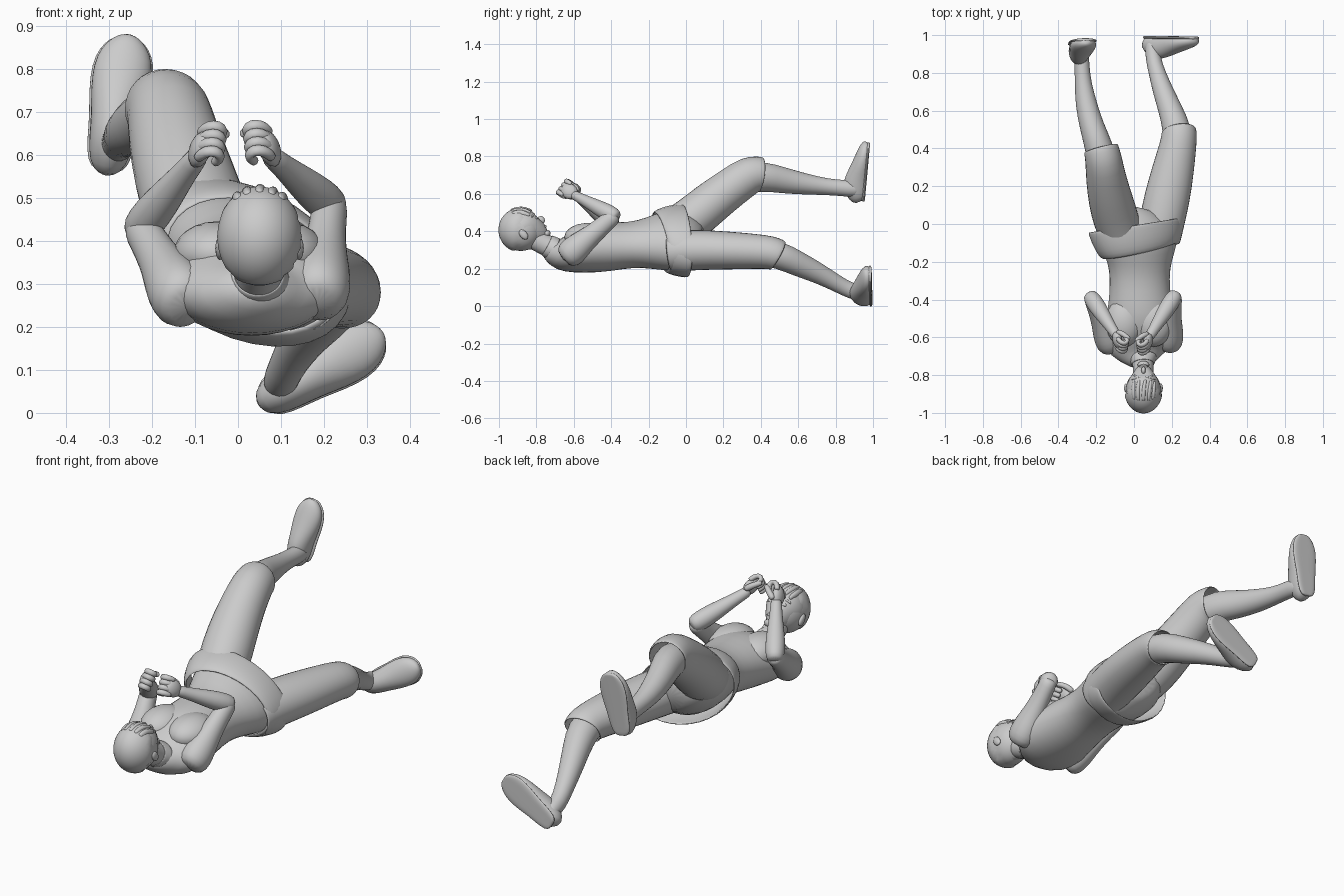
import bpy, bmesh, math
from mathutils import Vector, Matrix

I4 = Matrix.Identity(4)


def frame(origin, ydir, zref, scale=1):
    y = Vector(ydir).normalized()
    z = Vector(zref)
    z = (z - y * z.dot(y)).normalized()
    m = Matrix((y.cross(z) * scale, y * scale, z * scale)).transposed().to_4x4()
    m.translation = origin
    return m


def finish(name, bm, mat=I4, subdiv=1, thick=0):
    bmesh.ops.recalc_face_normals(bm, faces=bm.faces)
    me = bpy.data.meshes.new(name)
    bm.to_mesh(me)
    bm.free()
    me.transform(mat)
    me.shade_smooth()
    ob = bpy.data.objects.new(name, me)
    bpy.context.collection.objects.link(ob)
    if thick:
        s = ob.modifiers.new("thickness", "SOLIDIFY")
        s.thickness = thick
    if subdiv:
        ob.modifiers.new("smooth", "SUBSURF").levels = subdiv
        ob.modifiers["smooth"].render_levels = subdiv
    return ob


def tube(name, pts, ref=(0, 0, 1), mat=I4, sides=16, rounded=True, thick=0, floor=None):
    """Loft of ellipses; each point is x, y, z, half width, half depth, roll."""
    pts = [tuple(p) + (p[3],) * (len(p) < 5) for p in pts]
    pts = [tuple(p) + (0,) * (len(p) < 6) for p in pts]
    bm, rings, ref = bmesh.new(), [], Vector(ref)
    P = [Vector(p[:3]) for p in pts]
    last = len(P) - 1

    def ring(c, t, a, b, roll):
        s = t.cross(ref).normalized()
        u = s.cross(t)
        q = Matrix.Rotation(math.radians(roll), 3, t)
        out = []
        for k in range(sides):
            w = math.tau * k / sides
            v = c + q @ (s * math.cos(w) * a + u * math.sin(w) * b) * 1.02
            if floor is not None:
                v.z = max(v.z, floor)
            out.append(bm.verts.new(v))
        rings.append(out)

    for i, p in enumerate(pts):
        t = (P[min(i + 1, last)] - P[max(i - 1, 0)]).normalized()
        a, b, roll = p[3:6]
        if rounded and i == 0:
            ring(P[i] - t * b * .5, t, a * .65, b * .65, roll)
        ring(P[i], t, a, b, roll)
        if rounded and i == last:
            ring(P[i] + t * b * .5, t, a * .65, b * .65, roll)
    for r, q in zip(rings, rings[1:]):
        for k in range(sides):
            j = (k + 1) % sides
            bm.faces.new((r[k], r[j], q[j], q[k]))
    if not thick:
        bm.faces.new(rings[0])
        bm.faces.new(rings[-1])
    return finish(name, bm, mat, 1, thick)


def ball(name, c, r, mat=I4, shape=None, seg=24):
    bm = bmesh.new()
    bmesh.ops.create_uvsphere(bm, u_segments=seg, v_segments=seg // 2, radius=1)
    for v in bm.verts:
        if shape:
            v.co = shape(v.co)
        v.co = Vector(c) + Vector(a * b for a, b in zip(v.co, r))
    return finish(name, bm, mat, 0)


# Torso, rolling from level shoulders to a tilted pelvis
tube("torso", [(.045, -.72, .295, .09, .062), (.035, -.68, .275, .16, .085),
               (.03, -.62, .28, .2, .105), (.033, -.5, .312, .18, .135, 0),
               (.032, -.4, .318, .166, .13, 6), (.03, -.29, .328, .158, .12, 12),
               (.03, -.2, .335, .172, .132, 19), (.03, -.11, .35, .215, .15, 25),
               (.02, -.02, .35, .225, .145, 26), (.03, .03, .34, .17, .11, 26)])
for x in (-.05, .105):
    ball("chest_muscle", (x, -.52, .37), (.1, .13, .075))
# Flared hip band, open toward the legs
tube("hip_band", [(.033, -.14, .345, .215, .145, 24), (.03, -.125, .347, .235, .158, 25),
                  (.022, -.08, .35, .255, .17, 25), (.014, -.03, .35, .27, .175, 26),
                  (.01, -.005, .35, .273, .176, 26)], rounded=False, thick=.008)

# Neck and collar
tube("neck", [(.045, -.68, .295, .065, .06), (.048, -.75, .325, .052, .055),
              (.05, -.83, .37, .055, .06)])
tube("collar", [(.045, -.70, .302, .08, .066), (.046, -.73, .317, .066, .062),
                (.047, -.745, .325, .06, .061)], rounded=False, thick=.006)

# Head, tipped forward to look along the body
H = frame((.05, -.877, .408), (0, .77, .64), (0, -.64, .77))


def face_shape(v):
    low = max(0, -v.z)
    v.x *= 1 - .38 * low
    if v.y < 0:
        v.y *= 1 - .35 * low
    else:
        v.y = min(v.y, .93) + .4 * low * low
    return v


def hair_shape(v):
    edge = .3 + .3 * v.y if v.y > 0 else .3 + 1.1 * v.y
    if v.z < max(edge, -.55):
        v *= .93
    return v


HAIR = (.101, .119, .12)
ball("head", (0, 0, 0), (.093, .114, .122), H, face_shape, 32)
ball("hair", (0, -.006, .003), HAIR, H, hair_shape, 40)
ball("nose", (0, .112, -.025), (.012, .02, .022), H, seg=12)
ball("mouth", (0, .105, -.065), (.024, .01, .008), H, seg=12)
ball("chin", (0, .088, -.1), (.032, .022, .02), H, seg=12)
for s in (-1, 1):
    ball("ear", (s * .092, -.01, -.025), (.011, .02, .031), H, seg=12)
    ball("eye", (s * .036, .096, .0), (.016, .01, .009), H, seg=12)
    tube("brow", [(s * .014, .103, .02, .006), (s * .038, .1, .026, .006),
                  (s * .06, .084, .018, .005)], mat=H, sides=8)
# Swept locks lying on the scalp
for k in range(5):
    side = -.66 + .33 * k
    path = []
    for d, r in (((side * .9, .2, 1), .018), ((side, .6, .75), .021),
                 ((side * 1.05 + .1, .9, .4), .012)):
        n = Vector(d).normalized() * .93
        path.append((n.x * HAIR[0], n.y * HAIR[1], n.z * HAIR[2], r, r * .75))
    tube("hair_lock", path, ref=(1, 0, 0), mat=H, sides=8)

# Arms: shoulder, elbow and wrist differ per side
arms = ((-1, (-.135, -.62, .275), (-.226, -.39, .43), (-.1, -.58, .588)),
        (1, (.19, -.61, .29), (.214, -.385, .482), (.085, -.59, .59)))
for s, sh, el, wr in arms:
    S, E, W = Vector(sh), Vector(el), Vector(wr)

    def along(a, b, spec):
        return [(*a.lerp(b, t), w, d) for t, w, d in spec]

    tube("shoulder_and_arm", along(S, E, [(-.08, .072, .078), (.12, .07, .075),
                                          (.3, .06, .064), (.55, .047, .052),
                                          (.85, .042, .047), (.98, .042, .045)]))
    tube("forearm", along(E, W, [(-.02, .043, .044), (.2, .047, .046), (.5, .04, .038),
                                 (.85, .028, .027), (1.05, .027, .026)]))
    # Clenched hand
    M = frame(W, (-.3 * s, -.72, .5), (-s, -.15, 0), 1.1)
    up = 1 if (M.to_3x3() @ Vector((1, 0, 0))).z > 0 else -1
    ball("palm", (0, .04, -.002), (.038, .044, .022), M, seg=16)
    for k in range(4):
        o = -.033 + .022 * k
        tube("finger", [(o, .055, -.008, .0125), (o, .082, -.002, .0135),
                        (o, .094, .018, .0135), (o, .08, .036, .013),
                        (o, .055, .03, .012)], ref=(1, 0, 0), mat=M, sides=8)
    tube("thumb", [(up * .028, .015, .008, .015), (up * .04, .04, .025, .014),
                   (up * .036, .07, .042, .012)], mat=M, sides=8)

# Legs: knee-length trousers, then bare shins
tube("raised_trouser_leg", [(-.06, -.08, .40, .11, .115), (-.095, .02, .455, .123, .12),
                            (-.125, .13, .55, .118, .115), (-.15, .25, .64, .106, .107),
                            (-.161, .345, .705, .097, .104), (-.171, .385, .705, .094, .096),
                            (-.175, .4, .703, .093, .094)], rounded=False, thick=.008)
tube("raised_shin", [(-.165, .31, .68, .08, .08), (-.188, .42, .695, .074, .08),
                     (-.225, .52, .672, .064, .07), (-.255, .64, .652, .057, .056),
                     (-.27, .75, .638, .043, .044), (-.275, .83, .632, .04, .043),
                     (-.28, .91, .625, .04, .045)])
tube("lowered_trouser_leg", [(.13, -.09, .29, .115, .11), (.145, 0, .30, .12, .11),
                             (.178, .15, .30, .122, .105), (.21, .3, .295, .11, .098),
                             (.236, .43, .29, .096, .09), (.24, .475, .28, .094, .088),
                             (.237, .493, .27, .093, .086)], rounded=False, thick=.008)
tube("lowered_shin", [(.232, .4, .29, .075, .07), (.23, .5, .275, .077, .075),
                      (.195, .6, .225, .064, .067), (.155, .7, .18, .055, .056),
                      (.122, .8, .125, .044, .045), (.1, .88, .08, .04, .042),
                      (.098, .95, .065, .04, .042)])

# Shoes with flat soles: heel, toe, direction from sole to ankle
outline = ((.006, .022, .05), (.025, .045, .09), (.08, .053, .13), (.13, .056, .115),
           (.19, .067, .092), (.25, .07, .072), (.29, .058, .058), (.315, .038, .045),
           (.326, .016, .03))
for name, heel, toe in (("raised_shoe", (-.307, .955, .553), (-.254, .985, .88)),
                        ("lowered_shoe", (.052, .997, .022), (.335, .992, .185))):
    h, t = Vector(heel), Vector(toe)
    M = frame(h, t - h, (0, -1, 0))
    tube(name, [(0, y, .4 * z, w, .6 * z) for y, w, z in outline],
         mat=M, floor=0, rounded=False)
    tube(name + "_sole", [(0, y, .008, w + .004, .012) for y, w, z in outline],
         mat=M, floor=0, rounded=False)
